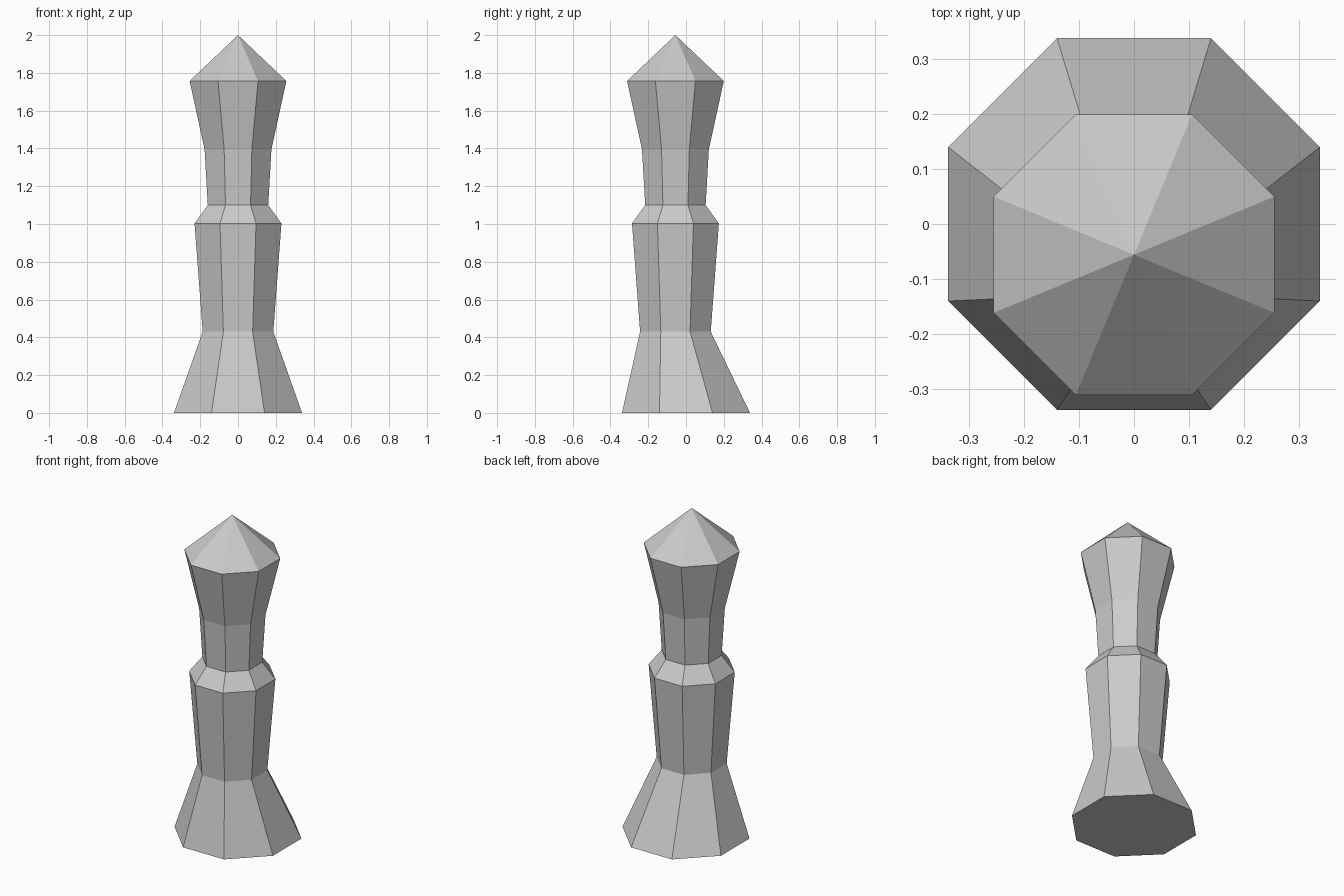
import bpy, bmesh, math

cube = bpy.data.objects.get("Cube")
if cube:
    bpy.data.objects.remove(cube, do_unlink=True)

SIDES = 8
LEAN = -0.056  # the shaft sits slightly forward of the foot

stone = bpy.data.materials.new("light_grey")
stone.use_nodes = True
GREY = (0.6, 0.6, 0.6, 1)
stone.diffuse_color = GREY
stone.node_tree.nodes["Principled BSDF"].inputs["Base Color"].default_value = GREY

# Rings from foot to crown: height, flat-to-centre radius, y offset
RINGS = [
    (0.0, 0.339, 0.0),      # foot
    (0.43, 0.187, LEAN),    # waist above the flared base
    (1.003, 0.23, LEAN),    # collar edge
    (1.1, 0.16, LEAN),      # neck
    (1.395, 0.177, LEAN),   # start of the head
    (1.757, 0.256, LEAN),   # head rim
]
TIP = (0, LEAN, 2.0)


def add_ring(bm, z, flat_radius, y):
    radius = flat_radius / math.cos(math.pi / SIDES)
    angles = [(i + 0.5) * math.tau / SIDES for i in range(SIDES)]
    return [bm.verts.new((radius * math.cos(a), y + radius * math.sin(a), z))
            for a in angles]


bm = bmesh.new()
rings = [add_ring(bm, *r) for r in RINGS]

# Side walls
for low, high in zip(rings, rings[1:]):
    for i in range(SIDES):
        j = (i + 1) % SIDES
        bm.faces.new((low[i], low[j], high[j], high[i]))

# Flat underside and pointed crown
bm.faces.new(list(reversed(rings[0])))
tip = bm.verts.new(TIP)
for i in range(SIDES):
    bm.faces.new((rings[-1][i], rings[-1][(i + 1) % SIDES], tip))

bmesh.ops.recalc_face_normals(bm, faces=bm.faces)
mesh = bpy.data.meshes.new("pillar")
bm.to_mesh(mesh)
bm.free()
mesh.materials.append(stone)
bpy.context.collection.objects.link(bpy.data.objects.new("pillar", mesh))
